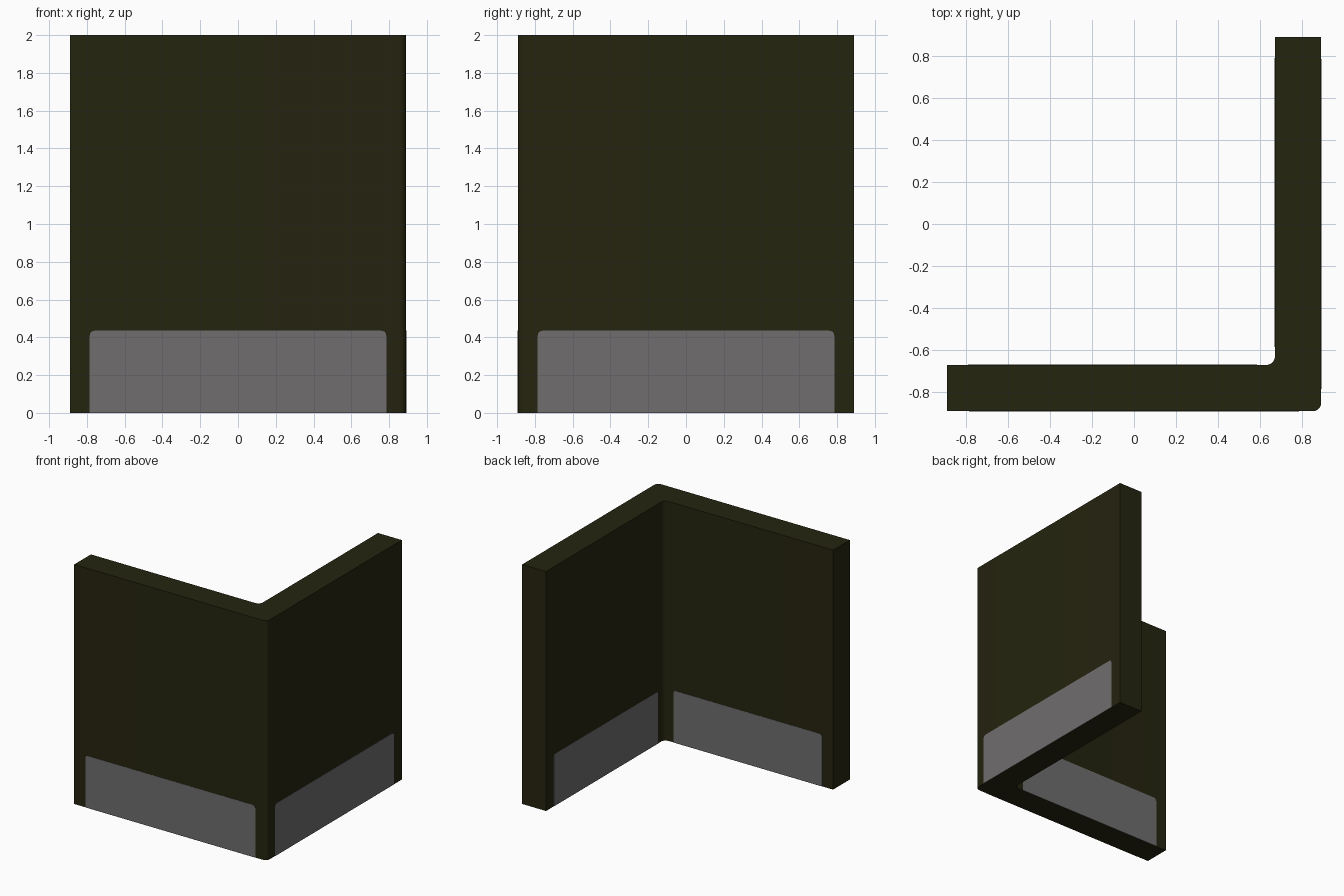
import bpy, bmesh, math
from mathutils import Matrix, Vector

if "Cube" in bpy.data.objects:
    bpy.data.objects.remove(bpy.data.objects["Cube"])

H, IN = 0.89, 0.67      # outer half size, inner wall face
T = 0.002               # painted panel thickness


def material(name, rgb):
    m = bpy.data.materials.new(name)
    m.diffuse_color = (*rgb, 1)
    m.use_nodes = True
    m.node_tree.nodes["Principled BSDF"].inputs["Base Color"].default_value = m.diffuse_color
    return m


olive = material("dark olive", (0.0185, 0.0180, 0.0050))
grey = material("warm grey", (0.160, 0.155, 0.155))


def arc(cx, cy, r, a0, a1, n=5):
    return [(cx + r * math.cos(math.radians(a0 + (a1 - a0) * i / n)),
             cy + r * math.sin(math.radians(a0 + (a1 - a0) * i / n))) for i in range(n + 1)]


def prism(name, outline, depth, mat, matrix=Matrix()):
    """Extrude a 2D outline along local z, then place it."""
    bm = bmesh.new()
    face = bm.faces.new([bm.verts.new((x, y, 0)) for x, y in outline])
    ext = bmesh.ops.extrude_face_region(bm, geom=[face])
    bmesh.ops.translate(bm, vec=(0, 0, depth),
                        verts=[v for v in ext["geom"] if isinstance(v, bmesh.types.BMVert)])
    bmesh.ops.transform(bm, matrix=matrix, verts=bm.verts)
    bmesh.ops.recalc_face_normals(bm, faces=bm.faces)
    me = bpy.data.meshes.new(name)
    bm.to_mesh(me)
    bm.free()
    me.materials.append(mat)
    ob = bpy.data.objects.new(name, me)
    bpy.context.collection.objects.link(ob)
    bpy.ops.object.select_all(action='DESELECT')
    ob.select_set(True)
    bpy.context.view_layer.objects.active = ob
    bpy.ops.object.shade_smooth_by_angle(angle=math.radians(30))
    return ob


# L-shaped corner wall with rounded outer and inner corner
r = 0.04
wall = ([(-H, -H)] + arc(H - r, -H + r, r, -90, 0) + [(H, H), (IN, H)]
        + arc(IN - r, -IN + r, r, 0, -90) + [(-H, -IN)])
prism("corner_wall", wall, 2.0, olive)


# Grey base panels with rounded top corners, on all four large faces
def panel(name, u0, u1, origin, along, normal):
    c, top = 0.025, 0.435
    outline = ([(u0, 0), (u1, 0)] + arc(u1 - c, top - c, c, 0, 90, 4)
               + arc(u0 + c, top - c, c, 90, 180, 4))
    m = Matrix((along, (0, 0, 1), normal)).transposed().to_4x4()
    m.translation = Vector(origin)
    prism(name, outline, T, grey, m)


panel("front_panel", -0.785, 0.785, (0, -H, 0), (1, 0, 0), (0, -1, 0))
panel("right_panel", -0.785, 0.785, (H, 0, 0), (0, 1, 0), (1, 0, 0))
panel("inner_front_panel", -0.79, 0.585, (0, -IN, 0), (1, 0, 0), (0, 1, 0))
panel("inner_right_panel", -0.585, 0.79, (IN, 0, 0), (0, 1, 0), (-1, 0, 0))
